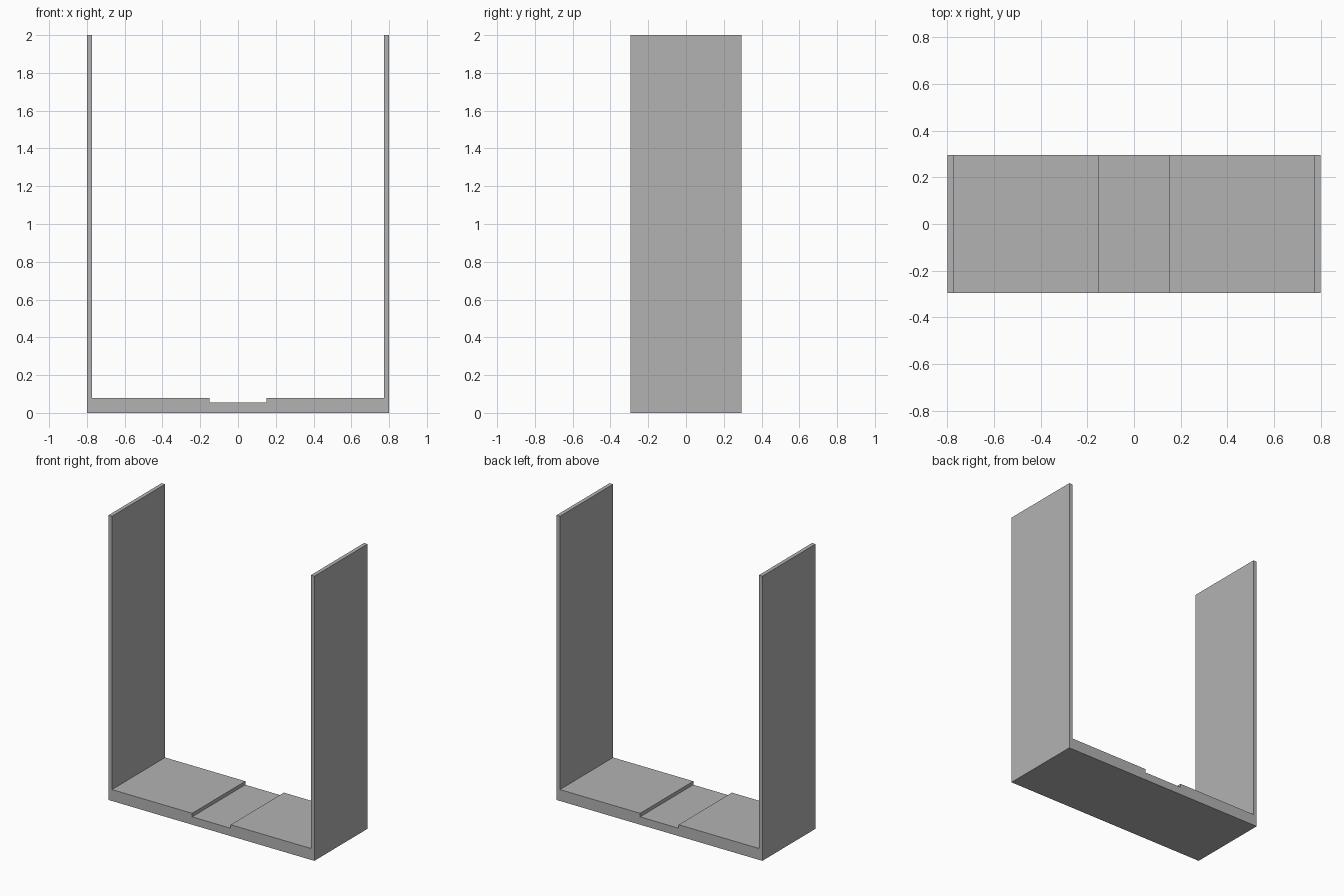
import bpy
import bmesh

cube = bpy.data.objects.get("Cube")
if cube:
    bpy.data.objects.remove(cube, do_unlink=True)

# Plain grey material
grey = bpy.data.materials.new("plain_grey")
grey.use_nodes = True
color = (0.45, 0.45, 0.45, 1)
grey.diffuse_color = color
grey.node_tree.nodes["Principled BSDF"].inputs["Base Color"].default_value = color

# Main dimensions
half_width, inner, groove = 0.8, 0.773, 0.15
half_depth, height = 0.295, 2.0
floor_top, groove_top = 0.08, 0.055

# Right half of the U-shaped section, mirrored to close the outline
half = [(half_width, 0), (half_width, height), (inner, height),
        (inner, floor_top), (groove, floor_top), (groove, groove_top)]
outline = half + [(-x, z) for x, z in reversed(half)]

# Channel bracket: section extruded from front to back
bm = bmesh.new()
face = bm.faces.new([bm.verts.new((x, -half_depth, z)) for x, z in outline])
result = bmesh.ops.extrude_face_region(bm, geom=[face], use_keep_orig=True)
moved = [v for v in result["geom"] if isinstance(v, bmesh.types.BMVert)]
bmesh.ops.translate(bm, verts=moved, vec=(0, 2 * half_depth, 0))
bmesh.ops.recalc_face_normals(bm, faces=bm.faces)

mesh = bpy.data.meshes.new("channel_bracket")
bm.to_mesh(mesh)
bm.free()
mesh.materials.append(grey)
bracket = bpy.data.objects.new("channel_bracket", mesh)
bpy.context.collection.objects.link(bracket)
